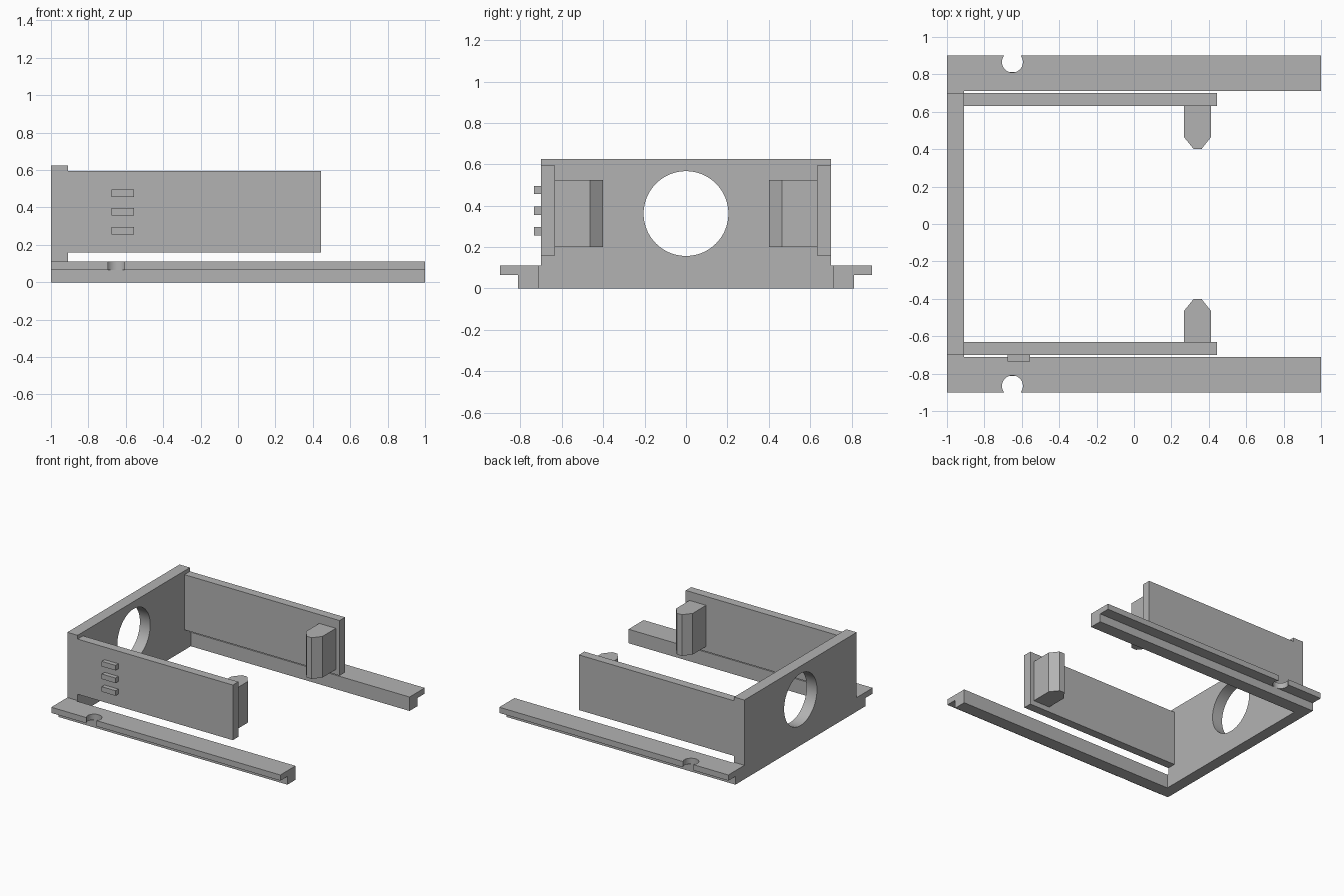
import bpy
import bmesh
from math import pi
from mathutils import Matrix, Vector

cube = bpy.data.objects.get("Cube")
if cube:
    bpy.data.objects.remove(cube)

grey = bpy.data.materials.new("plain grey")
grey.use_nodes = True
grey.diffuse_color = (0.45, 0.45, 0.45, 1)
grey.node_tree.nodes["Principled BSDF"].inputs["Base Color"].default_value = grey.diffuse_color


def prism(name, outline, axis, start, end):
    """Extrude a 2D outline along x (outline in y, z) or z (outline in x, y)."""
    bm = bmesh.new()
    place = (lambda a, b: (start, a, b)) if axis == "x" else (lambda a, b: (a, b, start))
    face = bm.faces.new([bm.verts.new(place(a, b)) for a, b in outline])
    move = Vector((end - start, 0, 0)) if axis == "x" else Vector((0, 0, end - start))
    new = bmesh.ops.extrude_face_region(bm, geom=[face])["geom"]
    bmesh.ops.translate(bm, vec=move, verts=[v for v in new if isinstance(v, bmesh.types.BMVert)])
    bmesh.ops.recalc_face_normals(bm, faces=bm.faces)
    mesh = bpy.data.meshes.new(name)
    bm.to_mesh(mesh)
    bm.free()
    mesh.materials.append(grey)
    obj = bpy.data.objects.new(name, mesh)
    bpy.context.collection.objects.link(obj)
    return obj


def box(name, x0, x1, y0, y1, z0, z1):
    return prism(name, [(x0, y0), (x1, y0), (x1, y1), (x0, y1)], "z", z0, z1)


def drill(obj, centre, radius, depth, axis):
    """Cut a round hole and keep its wall smooth."""
    bm = bmesh.new()
    turn = Matrix.Rotation(pi / 2, 4, "Y") if axis == "x" else Matrix.Identity(4)
    bmesh.ops.create_cone(bm, cap_ends=True, segments=64, radius1=radius, radius2=radius,
                          depth=depth, matrix=Matrix.Translation(centre) @ turn)
    mesh = bpy.data.meshes.new("hole_cutter")
    bm.to_mesh(mesh)
    bm.free()
    mesh.materials.append(grey)
    cutter = bpy.data.objects.new("hole_cutter", mesh)
    bpy.context.collection.objects.link(cutter)
    cutter.hide_render = True
    mod = obj.modifiers.new("hole", "BOOLEAN")
    mod.operation = "DIFFERENCE"
    mod.solver = "EXACT"
    mod.object = cutter
    bpy.ops.object.select_all(action="DESELECT")
    bpy.context.view_layer.objects.active = obj
    obj.select_set(True)
    bpy.ops.object.modifier_apply(modifier=mod.name)
    bpy.data.objects.remove(cutter)
    bpy.ops.object.shade_smooth_by_angle(angle=pi / 6)


# End wall with a wider foot and a round opening
half = [(0.711, 0), (0.711, 0.11), (0.7, 0.11), (0.7, 0.625)]
wall = prism("end_wall", half + [(-y, z) for y, z in reversed(half)], "x", -1, -0.91)
drill(wall, (-0.955, 0, 0.362), 0.205, 0.4, "x")

for side, s in (("right", -1), ("left", 1)):
    # Stepped rail with a round notch in its flange
    profile = [(0.711, 0), (0.812, 0), (0.812, 0.065), (0.9, 0.065), (0.9, 0.11), (0.711, 0.11)]
    rail = prism(side + "_rail", [(s * y, z) for y, z in profile], "x", -1, 1)
    drill(rail, (-0.65, s * 0.866, 0.115), 0.056, 0.1, "z")

    # Side arm
    box(side + "_arm", -0.91, 0.445, s * 0.632, s * 0.7, 0.16, 0.595)

    # Inward catch with a blunt pointed nose
    nose = [(0.267, 0.632), (0.267, 0.465), (0.318, 0.402),
            (0.362, 0.402), (0.412, 0.465), (0.412, 0.632)]
    prism(side + "_catch", [(x, s * y) for x, y in nose], "z", 0.2, 0.525)

# Raised grip ribs on the outside of the right arm
for i in range(3):
    z = 0.276 + i * 0.1
    box("grip_rib", -0.675, -0.555, -0.735, -0.7, z - 0.02, z + 0.02)
